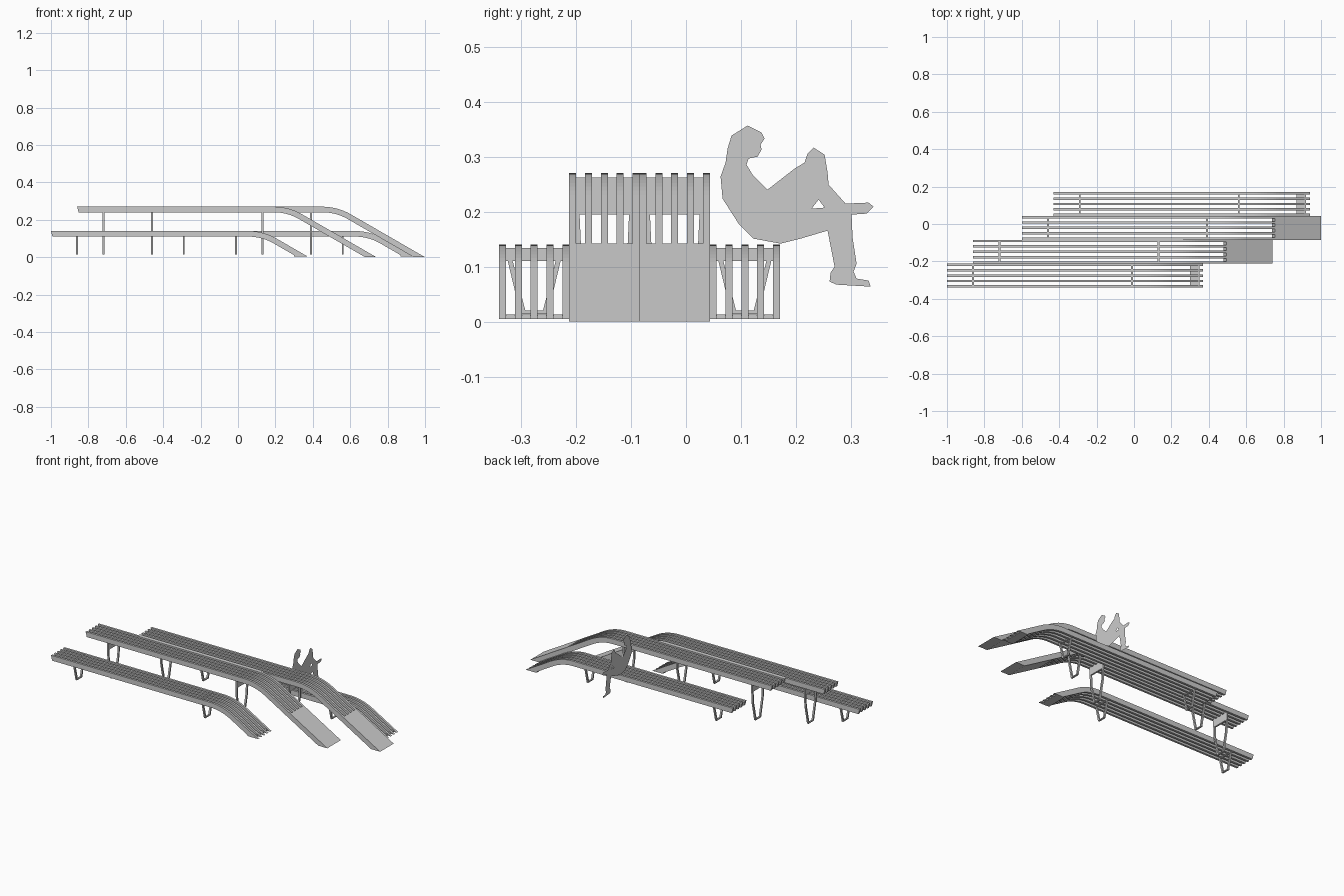
import bpy, bmesh, math
from mathutils import Vector

if "Cube" in bpy.data.objects:
    bpy.data.objects.remove(bpy.data.objects["Cube"])

WIDTH, SLAT, THICK = 0.128, 0.0128, 0.03
RADIUS, ANGLE = 0.30, math.radians(30)


def finish(bm, name):
    bmesh.ops.recalc_face_normals(bm, faces=bm.faces)
    me = bpy.data.meshes.new(name)
    bm.to_mesh(me)
    bm.free()
    ob = bpy.data.objects.new(name, me)
    bpy.context.collection.objects.link(ob)
    return ob


def prism(bm, pts, offset):
    """Extrude a closed outline of 3D points along offset."""
    face = bm.faces.new([bm.verts.new(p) for p in pts])
    ext = bmesh.ops.extrude_face_region(bm, geom=[face], use_keep_orig=True)
    verts = [g for g in ext["geom"] if isinstance(g, bmesh.types.BMVert)]
    bmesh.ops.translate(bm, verts=verts, vec=Vector(offset))


def box(bm, x0, x1, y0, y1, z0, z1):
    prism(bm, [(x0, y0, z0), (x1, y0, z0), (x1, y0, z1), (x0, y0, z1)],
          (0, y1 - y0, 0))


def bench(name, x0, x1, yc, h, zb, leg_xs, bar_z, bar_top, frame, panel_z=None):
    y0 = yc - WIDTH / 2
    # bend where the flat seat tips into the ramp
    t = RADIUS * math.tan(ANGLE / 2)
    cx, cz = x1 - (h - zb) / math.tan(ANGLE) - t, h - RADIUS

    def arc(r, n=9):
        return [(cx + r * math.sin(ANGLE * i / n), cz + r * math.cos(ANGLE * i / n))
                for i in range(n + 1)]

    tip = [(x1, zb), (x1 - THICK / math.sin(ANGLE), zb)]
    if panel_z:
        px = x1 - (panel_z - zb) / math.tan(ANGLE)
        end = [(px, panel_z),
               (px - THICK * math.sin(ANGLE), panel_z - THICK * math.cos(ANGLE))]
    else:
        end = tip
    side = ([(x0, h)] + arc(RADIUS) + end + arc(RADIUS - THICK)[::-1]
            + [(x0 + 0.008, h - THICK)])

    # five slats
    bm = bmesh.new()
    pitch = (WIDTH - SLAT) / 4
    for i in range(5):
        prism(bm, [(x, y0 + i * pitch, z) for x, z in side], (0, SLAT, 0))
    finish(bm, name + "_slats")

    # solid lower ramp panel on tall benches, flat foot bar on low ones
    bm = bmesh.new()
    if panel_z:
        prism(bm, [(x, y0, z) for x, z in [end[0]] + tip + [end[1]]], (0, WIDTH, 0))
        finish(bm, name + "_ramp_panel")
    else:
        box(bm, x1 - 0.07, x1 - 0.02, y0 + 0.002, y0 + WIDTH - 0.002, zb, zb + 0.008)
        finish(bm, name + "_foot_bar")

    # tapered U-shaped legs with a cross bar on top
    b = 0.009
    inner = [(y - b, max(z, frame[-1][1] + 0.006) if k == len(frame) - 1 else z)
             for k, (y, z) in enumerate(frame)]
    loop = (frame + [(-y, z) for y, z in frame[::-1]]
            + [(-y, z) for y, z in inner] + inner[::-1])
    for k, lx in enumerate(leg_xs):
        bm = bmesh.new()
        prism(bm, [(lx - 0.005, yc + y, z) for y, z in loop], (0.01, 0, 0))
        box(bm, lx - 0.005, lx + 0.005, yc - 0.056, yc + 0.056, bar_z, bar_top)
        finish(bm, f"{name}_leg_{k + 1}")


low = dict(h=0.14, zb=0.005, bar_z=0.11, bar_top=0.134,
           frame=[(0.048, 0.11), (0.025, 0.014)])
tall = dict(h=0.27, zb=0.0, bar_z=0.195, bar_top=0.262, panel_z=0.142,
            frame=[(0.054, 0.195), (0.051, 0.13), (0.026, 0.014)])
bench("front_low_bench", -1.0, 0.37, -0.276, leg_xs=(-0.86, -0.01), **low)
bench("front_tall_bench", -0.86, 0.74, -0.1485, leg_xs=(-0.72, 0.13), **tall)
bench("rear_tall_bench", -0.60, 1.0, -0.0205, leg_xs=(-0.46, 0.39), **tall)
bench("rear_low_bench", -0.43, 0.94, 0.107, leg_xs=(-0.29, 0.56), **low)

# flat seated figure cut-out with a small gap under the crossed leg
outline = [(61, 196), (75, 189), (78, 183), (74, 177), (75, 172), (71, 165),
           (62, 163), (60, 157), (66, 147), (81, 132), (108, 153), (118, 159),
           (121, 168), (127, 174), (138, 167), (141, 149), (142, 137), (159, 118),
           (182, 119), (187, 115), (180, 108), (165, 107), (166, 84), (170, 58),
           (167, 50), (170, 43), (182, 41), (184, 35), (150, 37), (143, 40),
           (144, 49), (148, 55), (141, 90), (114, 83), (94, 78), (67, 83),
           (52, 98), (36, 123), (34, 145), (39, 159), (41, 173), (45, 186)]
# the shin hangs from the knee side of the seat
outline[outline.index((141, 90))] = (141, 91)
gap = [(132, 122), (138, 114), (125, 113)]
bm = bmesh.new()
for loop in (outline, gap):
    vs = [bm.verts.new((0.316, 0.001 + u / 550, v / 550)) for u, v in loop]
    for i in range(len(vs)):
        bm.edges.new((vs[i - 1], vs[i]))
bmesh.ops.triangle_fill(bm, edges=bm.edges[:], use_beauty=True)
finish(bm, "seated_figure_cutout")
